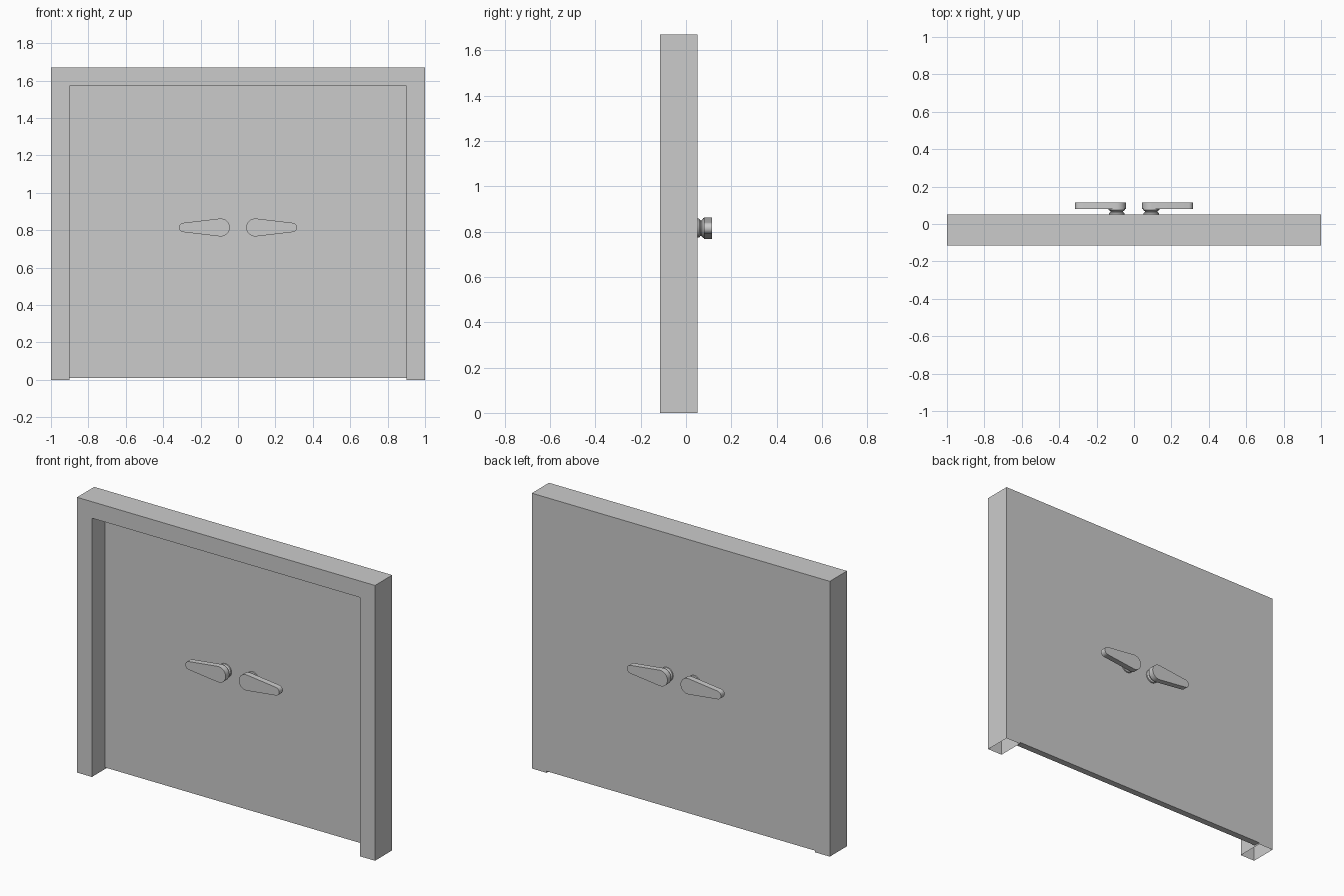
import bpy, bmesh, math

cube = bpy.data.objects.get("Cube")
if cube:
    bpy.data.objects.remove(cube)

grey = bpy.data.materials.new("light grey")
grey.use_nodes = True
GREY = (0.6, 0.6, 0.6, 1)
grey.diffuse_color = GREY
grey.node_tree.nodes["Principled BSDF"].inputs["Base Color"].default_value = GREY

BACK, FRONT, PANEL_FRONT = 0.05, -0.115, 0.01
HEIGHT, OPENING = 1.67, 1.57


def finish(name, bm, smooth=False):
    """Turn a bmesh into a named, coloured object."""
    bmesh.ops.recalc_face_normals(bm, faces=bm.faces)
    mesh = bpy.data.meshes.new(name)
    bm.to_mesh(mesh)
    bm.free()
    mesh.materials.append(grey)
    obj = bpy.data.objects.new(name, mesh)
    bpy.context.collection.objects.link(obj)
    if smooth:
        bpy.ops.object.select_all(action='DESELECT')
        obj.select_set(True)
        bpy.context.view_layer.objects.active = obj
        bpy.ops.object.shade_smooth_by_angle(angle=math.radians(35))
    return obj


def loft(bm, rings):
    """Skin closed rings of equal length and cap both ends."""
    loops = [[bm.verts.new(p) for p in ring] for ring in rings]
    n = len(loops[0])
    for a, b in zip(loops, loops[1:]):
        for i in range(n):
            j = (i + 1) % n
            bm.faces.new((a[i], a[j], b[j], b[i]))
    bm.faces.new(loops[0])
    bm.faces.new(loops[-1])


def extrude_outline(bm, outline, y0, y1):
    loft(bm, [[(x, y, z) for x, z in outline] for y in (y0, y1)])


# Door frame: an upside-down U, hollow and open under its feet
bm = bmesh.new()
half = [(1, HEIGHT), (1, 0), (0.9, 0), (0.9, OPENING)]
extrude_outline(bm, half + [(-x, z) for x, z in reversed(half)], FRONT, BACK)
feet = [f for f in bm.faces if all(v.co.z < 0.001 for v in f.verts)]
bmesh.ops.recalc_face_normals(bm, faces=bm.faces)
bmesh.ops.delete(bm, geom=feet, context='FACES_ONLY')
finish("door_frame", bm)

# Door panel, flush with the back of the frame
bm = bmesh.new()
extrude_outline(bm, [(-0.9, 0.01), (0.9, 0.01), (0.9, OPENING), (-0.9, OPENING)],
                PANEL_FRONT, BACK)
finish("door_panel", bm)

# Lever handles: a teardrop lever on a waisted round neck
HUB_X, TIP_X, HUB_R, TIP_R, Z = 0.092, 0.29, 0.048, 0.025, 0.815
tangent = math.acos((HUB_R - TIP_R) / (TIP_X - HUB_X))
NECK = [(0.042, 0), (0.042, 0.008), (0.034, 0.014), (0.034, 0.018),
        (0.044, 0.026), (0.044, 0.032)]


def arc(cx, r, start, end, steps=14):
    angles = [start + (end - start) * i / steps for i in range(steps + 1)]
    return [(cx + r * math.cos(a), Z + r * math.sin(a)) for a in angles]


teardrop = (arc(TIP_X, TIP_R, -tangent, tangent)
            + arc(HUB_X, HUB_R, tangent, 2 * math.pi - tangent))


def handle(side, base, out, label):
    bm = bmesh.new()
    extrude_outline(bm, [(side * x, z) for x, z in teardrop],
                    base + out * 0.03, base + out * 0.065)
    finish(label + "_lever", bm, smooth=True)
    bm = bmesh.new()
    loft(bm, [[(side * x, base + out * d, z)
               for x, z in arc(HUB_X, r, 0, 2 * math.pi, 24)[:-1]]
              for r, d in NECK])
    finish(label + "_neck", bm, smooth=True)


for side, side_name in ((1, "left"), (-1, "right")):
    handle(side, BACK, 1, "back_" + side_name)
    handle(side, PANEL_FRONT, -1, "front_" + side_name)
